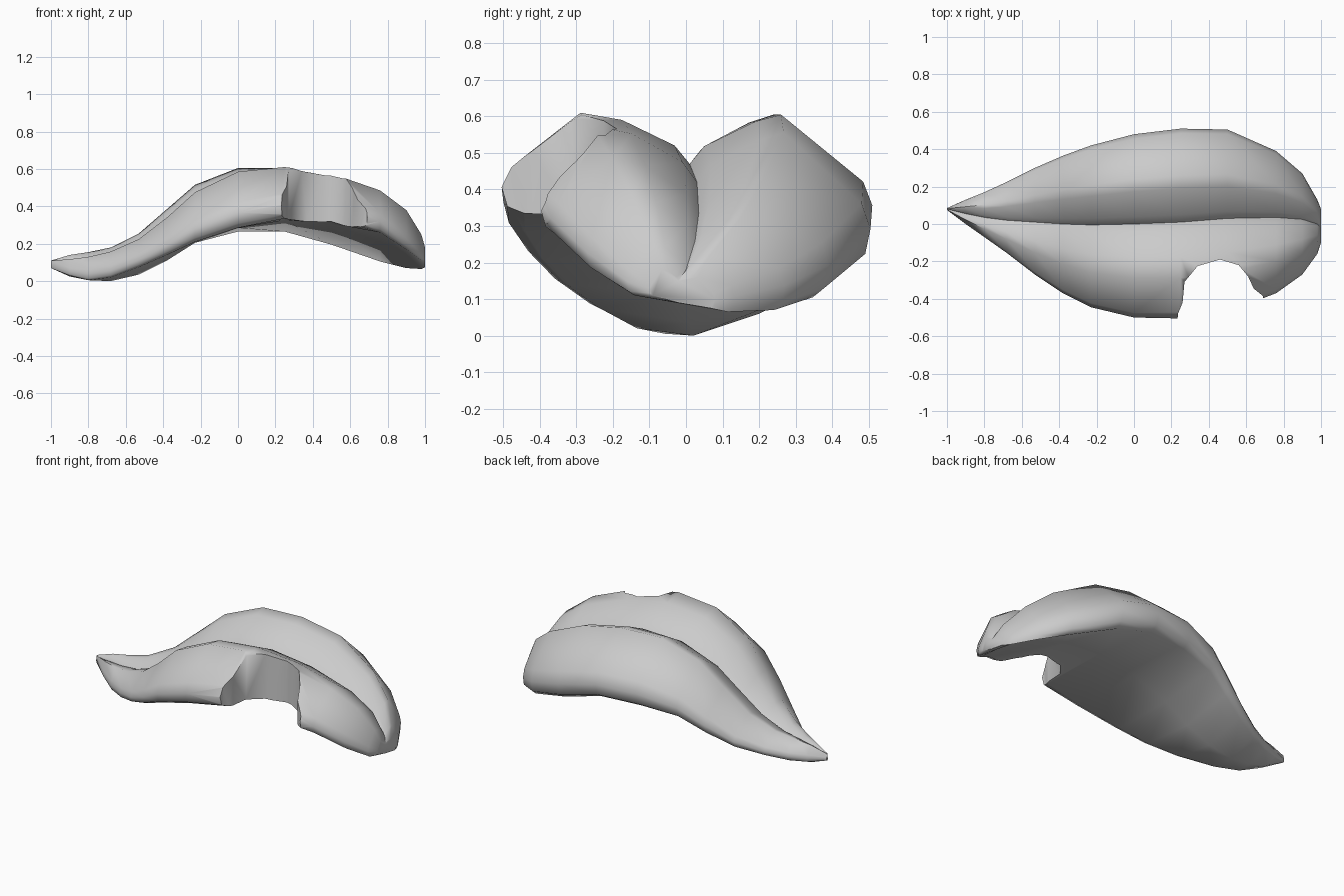
import bpy, bmesh

if "Cube" in bpy.data.objects:
    bpy.data.objects.remove(bpy.data.objects["Cube"])

# Stations along the leaf: x, back y, front y, midrib y, midrib z,
# front crest z, back crest z, underside z at front / centre / back
STATIONS = [
    (-1.0, .085, .075, .08, .09, .11, .11, .07, .07, .07),
    (-.9, .13, .0, .055, .11, .117, .14, .03, .025, .05),
    (-.8, .17, -.07, .035, .115, .13, .155, .005, .005, .045),
    (-.68, .225, -.155, .02, .128, .158, .18, .02, .0, .06),
    (-.53, .30, -.27, .01, .18, .225, .255, .075, .035, .095),
    (-.38, .365, -.37, 0, .265, .34, .385, .14, .11, .16),
    (-.23, .42, -.445, -.005, .36, .475, .515, .21, .205, .235),
    (0, .48, -.50, 0, .45, .585, .605, .285, .285, .265),
    (.25, .51, -.505, .01, .47, .61, .605, .335, .325, .265),
    (.5, .505, -.47, .03, .42, .575, .555, .335, .30, .195),
    (.76, .39, -.37, .035, .335, .485, .43, .26, .21, .105),
    (.9, .27, -.27, .025, .26, .38, .32, .17, .135, .07),
    (.98, .13, -.16, 0, .18, .25, .22, .11, .085, .065),
    (1.0, .08, -.10, -.02, .15, .18, .16, .11, .09, .075),
]


def wing(x, ym, ye, zm, zp, zb, crest):
    """Half section from beside the midrib, over the crest, to the underside."""
    w, rise, h = ye - ym, zp - zm, zp - zb
    inner = [(.08, .36), (.36, .86)]
    outer = [(crest, 1), (.95, .46), (1, .27), (.97, .08), (.88, 0)]
    return ([(x, ym + w * f, zm + rise * k) for f, k in inner]
            + [(x, ym + w * f, zb + h * k) for f, k in outer])


def section(x, yb, yf, ym, zm, pf, pb, bf, bc, bb):
    front = wing(x, ym, yf, zm, pf, bf, .58)
    back = wing(x, ym, yb, zm, pb, bb, .5)
    return [(x, ym, zm)] + front + [(x, ym, bc)] + back[::-1]


def make_object(name, bm):
    bmesh.ops.recalc_face_normals(bm, faces=bm.faces)
    mesh = bpy.data.meshes.new(name)
    bm.to_mesh(mesh)
    bm.free()
    obj = bpy.data.objects.new(name, mesh)
    bpy.context.collection.objects.link(obj)
    return obj


def loft(name, rings):
    bm = bmesh.new()
    loops = [[bm.verts.new(p) for p in ring] for ring in rings]
    n = len(loops[0])
    for a, b in zip(loops, loops[1:]):
        for i in range(n):
            j = (i + 1) % n
            bm.faces.new((a[i], a[j], b[j], b[i]))
    bm.faces.new(loops[0])
    bm.faces.new(loops[-1][::-1])
    return make_object(name, bm)


# Leaf blade
leaf = loft("leaf_blade", [section(*s) for s in STATIONS])

# Cutter for the notch bitten out of the front edge
outline = [(.22, -.7), (.235, -.48), (.26, -.42), (.27, -.31), (.34, -.225),
           (.46, -.19), (.56, -.22), (.61, -.28), (.64, -.345), (.69, -.385),
           (.72, -.7)]
cutter = loft("notch_cutter", [[(x, y, z) for x, y in outline] for z in (-.2, 1)])
cutter.hide_render = True
cutter.hide_set(True)

cut = leaf.modifiers.new("notch", 'BOOLEAN')
cut.operation = 'DIFFERENCE'
cut.solver = 'EXACT'
cut.object = cutter

# Apply the notch and smooth the shading
bpy.context.view_layer.objects.active = leaf
leaf.select_set(True)
bpy.ops.object.modifier_apply(modifier="notch")
bpy.data.objects.remove(cutter)
bpy.ops.object.shade_smooth_by_angle(angle=1.1)
